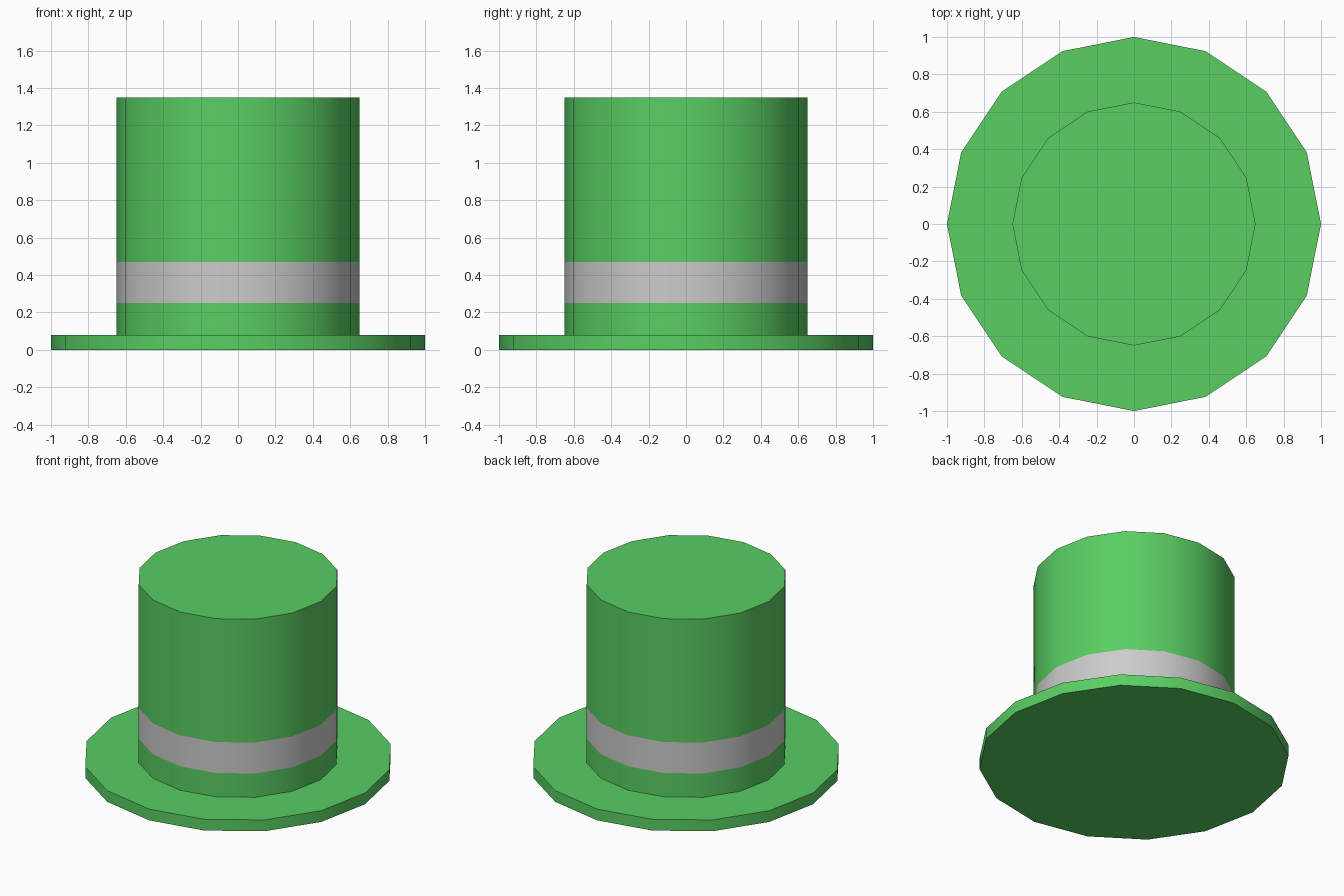
import bpy, bmesh, math

if "Cube" in bpy.data.objects:
    bpy.data.objects.remove(bpy.data.objects["Cube"])

SIDES = 16
green = bpy.data.materials.new("green_felt")
green.diffuse_color = (0.10, 0.617, 0.124, 1)
green.use_nodes = True
green.node_tree.nodes["Principled BSDF"].inputs["Base Color"].default_value = green.diffuse_color


def lathe(name, profile, cap_bottom=False, cap_top=False, material=None):
    """Turn (radius, z) points around z into a ring-sided object."""
    bm = bmesh.new()
    rings = []
    for r, z in profile:
        rings.append([bm.verts.new((r * math.cos(a), r * math.sin(a), z))
                      for a in (2 * math.pi * i / SIDES for i in range(SIDES))])
    for low, high in zip(rings, rings[1:]):
        for i in range(SIDES):
            j = (i + 1) % SIDES
            bm.faces.new((low[i], low[j], high[j], high[i]))
    if cap_bottom:
        bm.faces.new(rings[0][::-1])
    if cap_top:
        bm.faces.new(rings[-1])
    mesh = bpy.data.meshes.new(name)
    bm.to_mesh(mesh)
    bm.free()
    obj = bpy.data.objects.new(name, mesh)
    bpy.context.collection.objects.link(obj)
    if material:
        mesh.materials.append(material)
    # smooth round the sides, sharp at the rims
    bpy.ops.object.select_all(action='DESELECT')
    obj.select_set(True)
    bpy.context.view_layer.objects.active = obj
    bpy.ops.object.shade_smooth_by_angle(angle=math.radians(35))
    return obj


# Brim with the foot of the crown
lathe("brim", [(1, 0), (1, 0.08), (0.65, 0.08), (0.65, 0.25)],
      cap_bottom=True, material=green)
# Grey ribbon, flush with the crown
lathe("hat_band", [(0.65, 0.25), (0.65, 0.47)])
# Tall crown with flat top
lathe("crown", [(0.65, 0.47), (0.65, 1.348)], cap_top=True, material=green)
